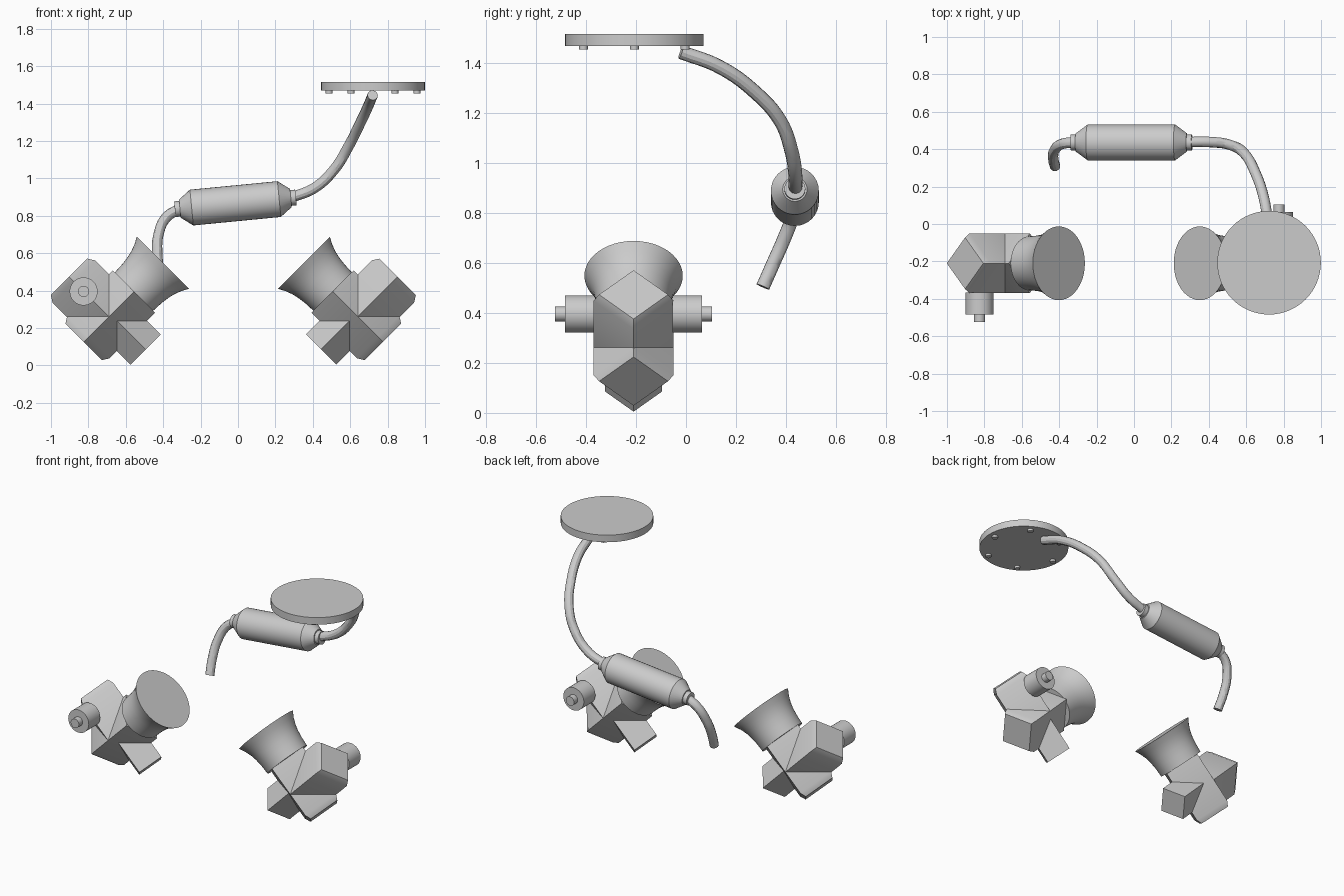
import bpy, bmesh, math
from mathutils import Matrix, Vector

cube = bpy.data.objects.get("Cube")
if cube:
    bpy.data.objects.remove(cube)

grey = bpy.data.materials.new("plain grey")
grey.use_nodes = True
grey.diffuse_color = (0.6, 0.6, 0.6, 1)
grey.node_tree.nodes["Principled BSDF"].inputs["Base Color"].default_value = (0.6, 0.6, 0.6, 1)


def activate(ob):
    for other in bpy.context.selected_objects:
        other.select_set(False)
    ob.select_set(True)
    bpy.context.view_layer.objects.active = ob


def finish(ob):
    activate(ob)
    bpy.ops.object.shade_smooth_by_angle(angle=math.radians(30))


def lathe(name, profile, origin, direction, sides=32, frame=Matrix()):
    """Closed solid from (radius, distance) rings along a direction."""
    turn = Vector((0, 0, 1)).rotation_difference(Vector(direction)).to_matrix().to_4x4()
    place = frame @ Matrix.Translation(origin) @ turn
    bm = bmesh.new()
    rings = []
    for r, t in profile:
        angles = [2 * math.pi * i / sides for i in range(sides)]
        rings.append([bm.verts.new(place @ Vector((r * math.cos(a), r * math.sin(a), t)))
                      for a in angles])
    for low, high in zip(rings, rings[1:]):
        for i in range(sides):
            j = (i + 1) % sides
            bm.faces.new((low[i], low[j], high[j], high[i]))
    bm.faces.new(rings[0][::-1])
    bm.faces.new(rings[-1])
    bmesh.ops.recalc_face_normals(bm, faces=bm.faces)
    mesh = bpy.data.meshes.new(name)
    bm.to_mesh(mesh)
    bm.free()
    mesh.materials.append(grey)
    ob = bpy.data.objects.new(name, mesh)
    bpy.context.collection.objects.link(ob)
    finish(ob)


def pipe(name, points, radius=0.028):
    curve = bpy.data.curves.new(name, "CURVE")
    curve.dimensions = "3D"
    curve.bevel_depth = radius
    curve.bevel_resolution = 4
    curve.resolution_u = 8
    curve.use_fill_caps = True
    spline = curve.splines.new("BEZIER")
    spline.bezier_points.add(len(points) - 1)
    for bp, co in zip(spline.bezier_points, points):
        bp.co = co
        bp.handle_left_type = bp.handle_right_type = "AUTO"
    curve.materials.append(grey)
    ob = bpy.data.objects.new(name, curve)
    bpy.context.collection.objects.link(ob)
    activate(ob)
    bpy.ops.object.convert(target="MESH")
    finish(bpy.context.view_layer.objects.active)


# Two tilted horn units, one turned half way round from the other
AXIS = -0.655
for side, spin in (("right", 0), ("left", math.pi)):
    frame = (Matrix.Translation((-0.025, -0.21, 0)) @ Matrix.Rotation(spin, 4, "Z")
             @ Matrix.Rotation(math.radians(45), 4, "Y"))
    lathe(side + "_body_block", [(0.16, -0.097), (0.16, -0.441), (0.138, -0.476)],
          (AXIS, 0, 0), (0, 0, 1), 4, frame)
    lathe(side + "_horn", [(0.145, -0.097), (0.148, -0.035), (0.154, 0.01), (0.162, 0.045),
                           (0.177, 0.085), (0.197, 0.122)],
          (AXIS, 0, 0), (0, 0, 1), 48, frame)
    lathe(side + "_upper_box", [(0.16, 0), (0.16, 0.266), (0.138, 0.301)],
          (AXIS, 0, -0.286), (-1, 0, 0), 4, frame)
    lathe(side + "_lower_box", [(0.114, 0), (0.114, 0.263)],
          (AXIS, 0, -0.271), (1, 0, 0), 4, frame)
    lathe(side + "_knob", [(0.075, 0.155), (0.075, 0.275), (0.03, 0.275), (0.03, 0.314)],
          (-0.846, 0, -0.286), (0, -1, 0), 32, frame)

# Ceiling plate with a ring of studs underneath
plate = Vector((0.722, -0.207, 0))
lathe("ceiling_plate", [(0.277, 1.47), (0.277, 1.517)], plate, (0, 0, 1), 64)
for i in range(6):
    a = i * math.pi / 3
    spot = plate + Vector((math.cos(a), math.sin(a), 0)) * 0.235
    lathe(f"plate_stud_{i + 1}", [(0.018, 1.455), (0.018, 1.475)], spot, (0, 0, 1), 16)

# Canister with tapered ends and collars
half = [(0.042, 0.325), (0.042, 0.298), (0.049, 0.298), (0.096, 0.235)]
lathe("canister", [(r, -t) for r, t in half] + half[::-1],
      (-0.014, 0.436, 0.867), (1, 0, 0.097))

# Bent pipes on either end of the canister
pipe("upper_pipe", [(0.72, -0.02, 1.445), (0.695, 0.136, 1.385), (0.648, 0.276, 1.285),
                    (0.59, 0.377, 1.17), (0.516, 0.422, 1.05), (0.41, 0.438, 0.95),
                    (0.28, 0.438, 0.896)])
pipe("lower_pipe", [(-0.31, 0.437, 0.84), (-0.385, 0.428, 0.79), (-0.425, 0.394, 0.7),
                    (-0.432, 0.35, 0.6), (-0.422, 0.308, 0.505)])
